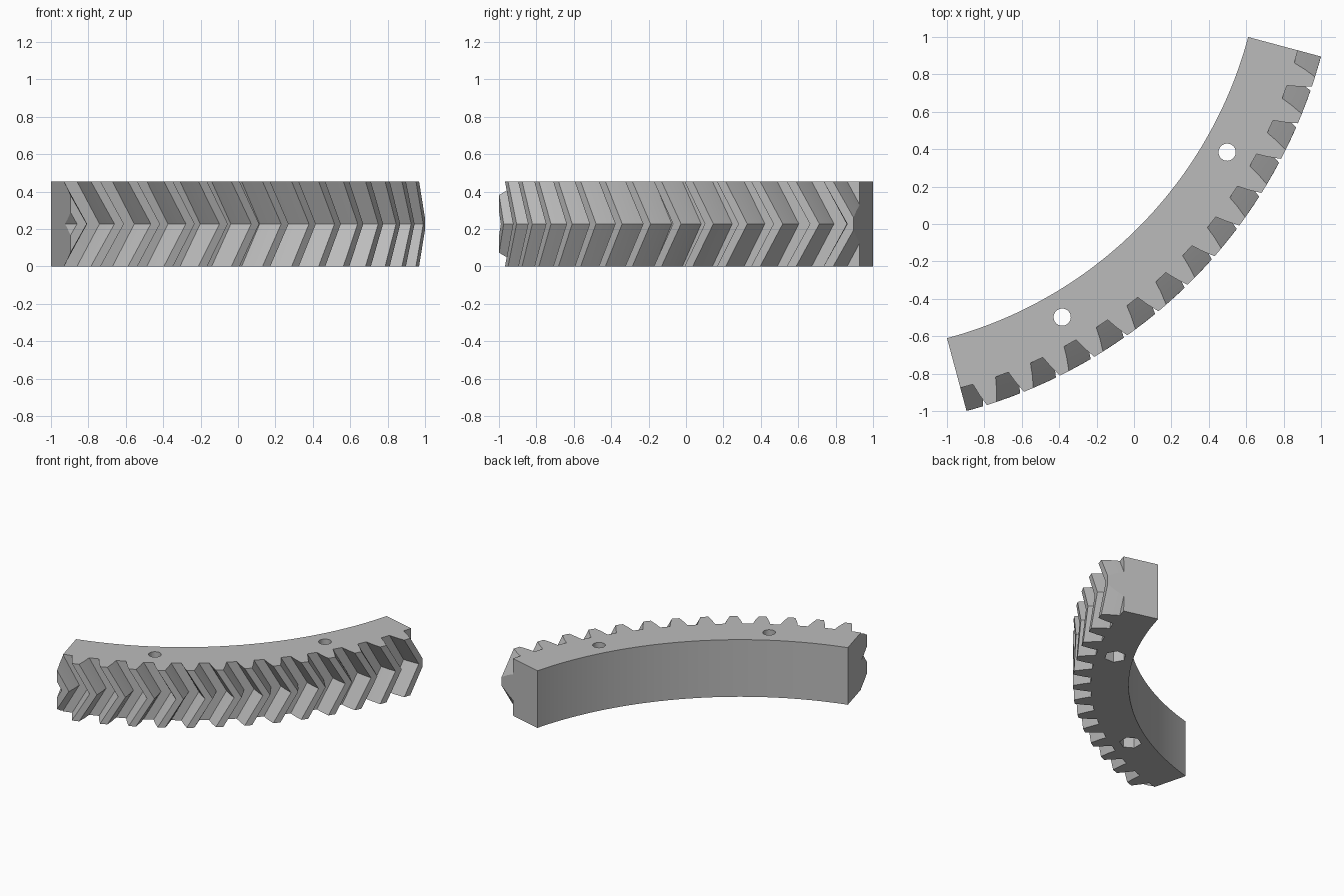
import bpy, bmesh
from math import radians, cos, sin, pi
from mathutils import Vector

cube = bpy.data.objects.get("Cube")
if cube:
    bpy.data.objects.remove(cube, do_unlink=True)

HEIGHT = 0.455
R_IN, R_ROOT, R_PITCH, R_TIP = 2.277, 2.552, 2.612, 2.68
PITCH = 4.5                       # degrees per tooth
TWIST = 2.85                      # chevron shift at mid height
START, END = -75.0, -15.0
CENTRE = Vector((-1.589, 1.589, 0))

grey = bpy.data.materials.new("plain_grey")
grey.use_nodes = True
colour = (0.5, 0.5, 0.5, 1)
grey.diffuse_color = colour
grey.node_tree.nodes["Principled BSDF"].inputs["Base Color"].default_value = colour


def polar(r, deg, z=0.0):
    a = radians(deg)
    return CENTRE + Vector((r * cos(a), r * sin(a), z))


def finish(bm, name):
    bmesh.ops.recalc_face_normals(bm, faces=bm.faces)
    mesh = bpy.data.meshes.new(name)
    bm.to_mesh(mesh)
    bm.free()
    mesh.materials.append(grey)
    obj = bpy.data.objects.new(name, mesh)
    bpy.context.collection.objects.link(obj)
    return obj


# Tooth outline: each tooth gap as (radius, angle) steps
gap = [(R_TIP, 1.67), (R_PITCH, 1.17), (R_ROOT, 0.82)]
outline = []
for k in range(-9, 9):
    mid = -45 + PITCH * (k + 0.5)
    outline += [(r, mid - half) for r, half in gap]
    outline += [(r, mid + half) for r, half in reversed(gap)]

# Stack outline at bottom, middle and top; the middle is twisted into a chevron
bm = bmesh.new()
rings = []
STEPS = 72
for z, twist in ((0, 0), (HEIGHT / 2, TWIST), (HEIGHT, 0)):
    pts = [polar(r, a + twist, z) for r, a in outline]
    pts += [polar(R_IN, -9 - 72 * i / STEPS, z) for i in range(STEPS + 1)]
    rings.append([bm.verts.new(p) for p in pts])
n = len(rings[0])
for low, high in zip(rings, rings[1:]):
    for i in range(n):
        j = (i + 1) % n
        bm.faces.new((low[i], low[j], high[j], high[i]))
bm.faces.new(rings[0][::-1])
bm.faces.new(rings[-1])
bmesh.ops.recalc_face_normals(bm, faces=bm.faces)

# Trim both ends along radial planes and cap them
for angle, side in ((START, -1), (END, 1)):
    a = radians(angle)
    normal = Vector((-sin(a), cos(a), 0)) * side
    bmesh.ops.bisect_plane(bm, geom=bm.verts[:] + bm.edges[:] + bm.faces[:], dist=1e-5,
                           plane_co=CENTRE, plane_no=normal, clear_outer=True)
    rim = [e for e in bm.edges if e.is_boundary]
    bmesh.ops.holes_fill(bm, edges=rim, sides=0)
bmesh.ops.triangulate(bm, faces=[f for f in bm.faces if len(f.verts) > 4])
gear = finish(bm, "gear_segment")


# Bolt holes with hexagonal nut pockets underneath
def cut(name, sides, radius, angle, z_low, z_high):
    bm = bmesh.new()
    c = polar(2.41, angle)
    rims = []
    for z in (z_low, z_high):
        rims.append([bm.verts.new(c + Vector((radius * cos(t), radius * sin(t), z)))
                     for t in (radians(angle) + pi / 2 + 2 * pi * i / sides for i in range(sides))])
    for i in range(sides):
        j = (i + 1) % sides
        bm.faces.new((rims[0][i], rims[0][j], rims[1][j], rims[1][i]))
    bm.faces.new(rims[0][::-1])
    bm.faces.new(rims[1])
    cutter = finish(bm, name)
    cutter.hide_render = True
    mod = gear.modifiers.new(name, "BOOLEAN")
    mod.operation, mod.solver, mod.object = "DIFFERENCE", "EXACT", cutter
    bpy.ops.object.modifier_apply(modifier=name)
    bpy.data.objects.remove(cutter, do_unlink=True)


bpy.ops.object.select_all(action="DESELECT")
gear.select_set(True)
bpy.context.view_layer.objects.active = gear
for angle in (-30, -60):
    cut("bolt_hole", 32, 0.046, angle, -0.1, HEIGHT + 0.1)
    cut("nut_pocket", 6, 0.08, angle, -0.1, 0.1)

bpy.ops.object.shade_smooth_by_angle(angle=radians(12))
